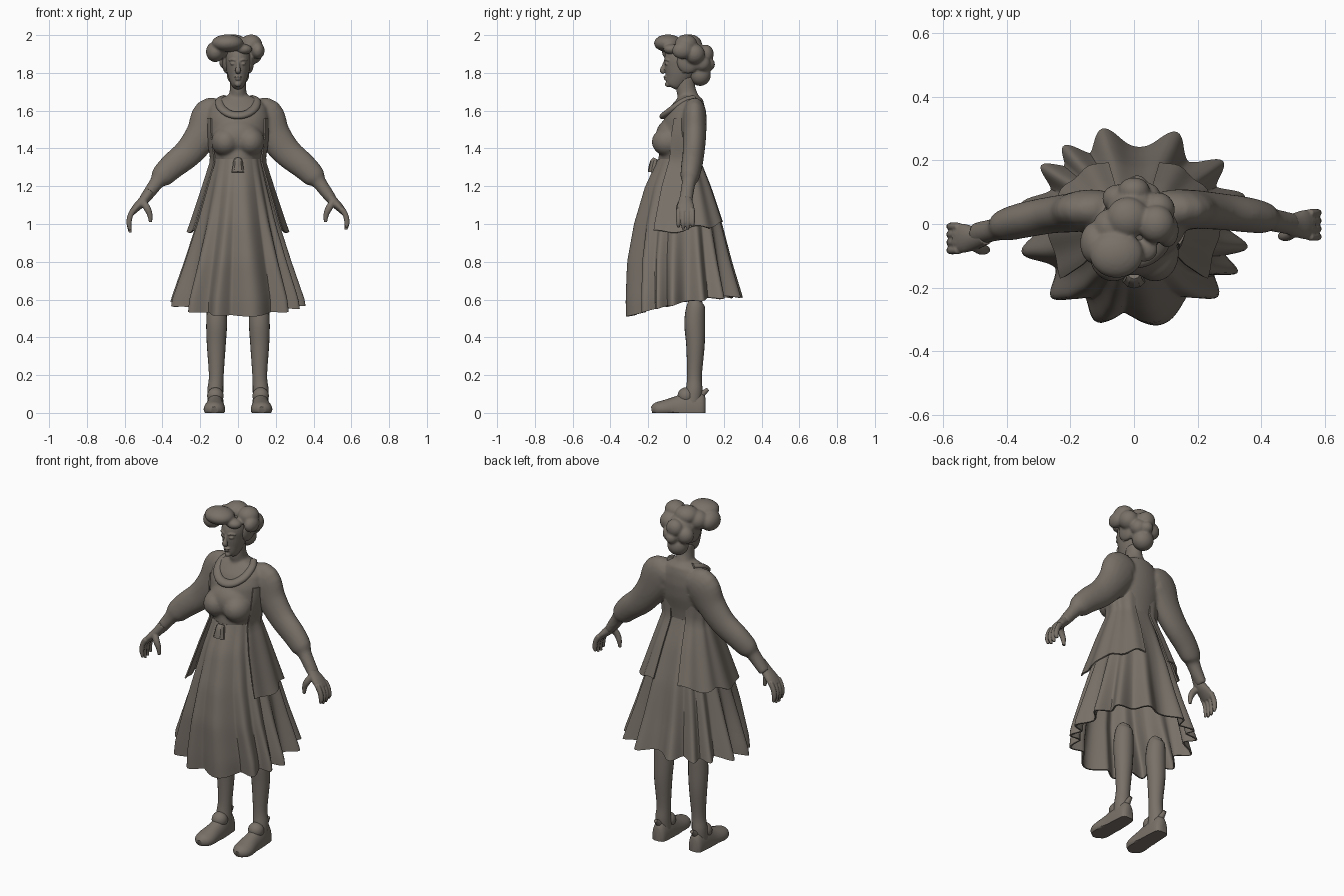
import bpy, bmesh, math
from mathutils import Vector

mat = bpy.data.materials.new("warm grey clay")
mat.diffuse_color = (0.19, 0.165, 0.14, 1)


def catmull(pts, n):
    out = []
    for i in range(len(pts) - 1):
        p0, p1, p2, p3 = pts[max(i - 1, 0)], pts[i], pts[i + 1], pts[min(i + 2, len(pts) - 1)]
        for k in range(n):
            t = k / n
            out.append([0.5 * (2 * b + (c - a) * t + (2 * a - 5 * b + 4 * c - d) * t * t
                               + (3 * b - a - 3 * c + d) * t ** 3) for a, b, c, d in zip(p0, p1, p2, p3)])
    return out + [list(pts[-1])]


def tube(bm, pts, ref=(0, 1, 0), sides=20, n=4):
    """Closed tube through (x, y, z, radius along ref, other radius)."""
    path = catmull(pts, n)
    ref, rings = Vector(ref), []
    for i, p in enumerate(path):
        a, b = path[max(i - 1, 0)], path[min(i + 1, len(path) - 1)]
        t = (Vector(b[:3]) - Vector(a[:3])).normalized()
        u = (ref - t * t.dot(ref)).normalized()
        v = t.cross(u)
        rings.append([bm.verts.new(Vector(p[:3]) + u * (p[3] * math.cos(q)) + v * (p[4] * math.sin(q)))
                      for q in (2 * math.pi * k / sides for k in range(sides))])
    for r, s in zip(rings, rings[1:]):
        for k in range(sides):
            j = (k + 1) % sides
            bm.faces.new((r[k], r[j], s[j], s[k]))
    bm.faces.new(rings[0])
    bm.faces.new(rings[-1])


def ball(bm, x, y, z, rx, ry, rz):
    new = bmesh.ops.create_icosphere(bm, subdivisions=3, radius=1)["verts"]
    for v in new:
        v.co = Vector((x + v.co.x * rx, y + v.co.y * ry, z + v.co.z * rz))


def finish(bm, name, voxel=0, smooth=0, thick=0, angle=40):
    bmesh.ops.recalc_face_normals(bm, faces=bm.faces)
    me = bpy.data.meshes.new(name)
    bm.to_mesh(me)
    bm.free()
    me.materials.append(mat)
    ob = bpy.data.objects.new(name, me)
    bpy.context.collection.objects.link(ob)
    bpy.ops.object.select_all(action='DESELECT')
    ob.select_set(True)
    bpy.context.view_layer.objects.active = ob
    if voxel:
        m = ob.modifiers.new("blend", 'REMESH')
        m.mode, m.voxel_size = 'VOXEL', voxel
        bpy.ops.object.modifier_apply(modifier=m.name)
    if smooth:
        m = ob.modifiers.new("soften", 'SMOOTH')
        m.factor, m.iterations = 0.5, smooth
        bpy.ops.object.modifier_apply(modifier=m.name)
    if thick:
        m = ob.modifiers.new("cloth", 'SOLIDIFY')
        m.thickness, m.offset = thick, -1
        bpy.ops.object.modifier_apply(modifier=m.name)
    bpy.ops.object.shade_smooth_by_angle(angle=math.radians(angle))
    return ob


# body and skirt sections: z, half width, front y, back y
SECT = [(1.68, .06, .03, .065), (1.66, .11, .05, .09), (1.62, .15, .085, .10), (1.56, .165, .115, .105),
        (1.48, .16, .135, .097), (1.40, .145, .14, .078), (1.34, .128, .147, .07), (1.2, .165, .215, .127),
        (1.0, .22, .275, .195), (.8, .285, .312, .248), (.6, .355, .32, .31), (.5, .37, .318, .335)]


def section(z):
    for a, b in zip(SECT, SECT[1:]):
        if z >= b[0]:
            t = min(max((a[0] - z) / (a[0] - b[0]), 0), 1)
            return [p + (q - p) * t for p, q in zip(a[1:], b[1:])]
    return SECT[-1][1:]


def point(z, th, scale=1, grow=0):
    rx, yf, yb = section(z)
    ry = yb if math.sin(th) > 0 else yf
    return Vector(((rx * scale + grow) * math.cos(th), (ry * scale + grow) * math.sin(th), z))


def grid(bm, rows, wrap):
    vs = [[bm.verts.new(p) for p in r] for r in rows]
    n = len(vs[0])
    for r, s in zip(vs, vs[1:]):
        for k in range(n if wrap else n - 1):
            j = (k + 1) % n
            bm.faces.new((r[k], r[j], s[j], s[k]))
    return vs


# blouse: torso, bust, neck and sleeves blended together
bm = bmesh.new()
rows = [[point(1.68 - .42 * i / 20, 2 * math.pi * k / 40, 1 if i < 17 else .93) for k in range(40)]
        for i in range(21)]
vs = grid(bm, rows, True)
bm.faces.new(vs[0])
bm.faces.new(vs[-1])
tube(bm, [(0, .025, 1.58, .06, .06), (0, .015, 1.66, .055, .052), (0, 0, 1.71, .052, .044),
          (0, -.005, 1.78, .05, .042)])
ball(bm, 0, -.08, 1.46, .125, .082, .10)
for s in (-1, 1):
    ball(bm, s * .066, -.092, 1.435, .076, .09, .078)
    dy = -.03 if s < 0 else 0
    tube(bm, [(s * .08, .045, 1.585, .057, .07), (s * .135, .045, 1.565, .064, .11),
              (s * .19, .045 + dy * .3, 1.47, .062, .09), (s * .262, .04 + dy * .4, 1.378, .058, .078),
              (s * .347, .03 + dy * .6, 1.307, .056, .07), (s * .405, .02 + dy * .8, 1.25, .05, .06),
              (s * .428, .015 + dy, 1.222, .038, .04), (s * .47, .005 + dy, 1.165, .036, .033),
              (s * .50, dy, 1.125, .036, .028)])
finish(bm, "blouse_and_arms", voxel=.008, smooth=10)

# hands with curled fingers and thumb
for s, label in ((-1, "left"), (1, "right")):
    bm = bmesh.new()
    dy = -.045 if s < 0 else -.002
    tube(bm, [(s * .465, dy + .007, 1.175, .028, .024), (s * .50, dy, 1.125, .036, .026),
              (s * .535, dy, 1.09, .046, .022), (s * .562, dy, 1.06, .044, .016)])
    for i in range(4):
        y = dy - .038 + .025 * i
        tip = .965 + .012 * abs(i - 1.4) - (.015 if s < 0 else 0)
        tube(bm, [(s * .55, y, 1.08, .012, .016), (s * .57, y, 1.045, .013, .015),
                  (s * .577, y, 1.005, .012, .014), (s * .571, y, tip, .007, .008)], sides=10)
    tube(bm, [(s * .505, dy - .02, 1.12, .018, .018), (s * .482, dy - .035, 1.085, .017, .019),
              (s * .467, dy - .036, 1.05, .014, .015), (s * .463, dy - .036, 1.01, .008, .009)], sides=10)
    finish(bm, label + "_hand", voxel=.004, smooth=3)

# pleated skirt: fold crests at uneven angles (degrees)
CRESTS = [(16, 8), (39, 8), (68, 9), (106, 9), (128, 7), (144, 7), (169, 9), (196, 9), (226, 8),
          (252, 9), (283, 16), (315, 8), (332, 6), (347, 7)]


def fold(deg):
    return max(math.exp(-(((deg - c + 180) % 360 - 180) / w) ** 2) for c, w in CRESTS)


bm = bmesh.new()
rows = []
for i in range(23):
    t = i / 22
    row = []
    for k in range(240):
        deg = k * 1.5
        th = math.radians(deg)
        f = fold(deg)
        hem = .582 + .052 * math.sin(th) - .012 * f + .01 * math.cos(2 * th)
        z = 1.345 + (hem - 1.345) * t
        row.append(point(z, th, 1.02 - (.02 + .20 * t) * (1 - f)))
    rows.append(row)
grid(bm, rows, True)
finish(bm, "pleated_skirt", thick=.008, angle=50)

# open jacket tails hanging at both sides, flush with the back above the waist
for s, label in ((-1, "left"), (1, "right")):
    bm = bmesh.new()
    rows = []
    for i in range(19):
        t = i / 18
        row = []
        for k in range(37):
            f = k / 36
            th = math.radians(-32 + 102 * f)
            z = 1.56 + (.955 + .055 * f + .012 * math.cos(f * 14) - 1.56) * t
            g = .006 - .03 * f * max(0, 1 - 2.5 * t) + .03 * t * (1 - .4 * f) + .007 * t * math.cos(f * 22)
            p = point(z, th, 1, g)
            row.append(Vector((p.x * s, p.y, p.z)))
        rows.append(row)
    grid(bm, rows, False)
    finish(bm, label + "_jacket_tail", thick=.008)

# rolled collar
bm = bmesh.new()
half = [(.07, .04, 1.665), (.095, -.01, 1.652), (.088, -.065, 1.615), (.05, -.104, 1.585)]
path = [(-x, y, z, .017, .024) for x, y, z in half] + [(0, -.116, 1.575, .018, .026)]
path += [(x, y, z, .017, .024) for x, y, z in reversed(half)]
tube(bm, path, ref=(0, -.5, .87), sides=14)
finish(bm, "rolled_collar")

# waist clasp
bm = bmesh.new()
tube(bm, [(0, -.158, 1.345, .016, .018), (0, -.164, 1.33, .025, .026), (0, -.17, 1.30, .028, .03),
          (0, -.175, 1.272, .028, .036)], sides=10, n=2)
finish(bm, "waist_clasp", angle=30)

# head with nose, eyes, brows, lips and ears
bm = bmesh.new()
tube(bm, [(0, -.075, 1.722, .018, .014), (0, -.068, 1.735, .042, .032), (0, -.045, 1.78, .070, .051),
          (0, -.03, 1.83, .086, .062), (0, -.025, 1.88, .088, .066), (0, -.02, 1.93, .07, .054),
          (0, -.02, 1.95, .02, .02)], sides=28)
tube(bm, [(0, -.108, 1.865, .008, .008), (0, -.118, 1.835, .011, .01), (0, -.125, 1.812, .014, .016),
          (0, -.114, 1.80, .009, .011)], sides=10)
ball(bm, 0, -.108, 1.779, .02, .012, .007)
ball(bm, 0, -.105, 1.767, .016, .012, .007)
ball(bm, 0, -.094, 1.74, .018, .018, .015)
for s in (-1, 1):
    ball(bm, s * .027, -.1, 1.848, .014, .014, .008)
    tube(bm, [(s * .012, -.113, 1.865, .005, .005), (s * .03, -.107, 1.871, .006, .006),
              (s * .048, -.09, 1.865, .005, .005)], sides=8)
    ball(bm, s * .06, -.01, 1.825, .01, .018, .026)
finish(bm, "head", voxel=.0035, smooth=4)

# piled up curls of hair
bm = bmesh.new()
for c in [(-.055, -.095, 1.957, .085, .075, .047), (-.12, -.06, 1.912, .05, .068, .055),
          (-.07, -.01, 1.925, .06, .06, .055), (-.02, .02, 1.952, .068, .065, .052),
          (.07, .0, 1.952, .058, .06, .052), (.105, -.02, 1.918, .036, .054, .045),
          (.075, .045, 1.90, .054, .055, .055), (0, .05, 1.875, .082, .07, .085),
          (0, .105, 1.90, .05, .042, .05), (-.05, .08, 1.86, .05, .045, .05),
          (.04, .085, 1.85, .045, .045, .045), (.01, .12, 1.845, .034, .034, .034),
          (0, .075, 1.79, .06, .057, .06), (.058, .01, 1.86, .027, .06, .065),
          (-.058, .01, 1.86, .028, .06, .065), (.03, -.08, 1.925, .045, .04, .028)]:
    ball(bm, *c)
finish(bm, "curled_hair", voxel=.006, smooth=7)

# legs and shoes
for s, label in ((-1, "left"), (1, "right")):
    bm = bmesh.new()
    tube(bm, [(s * .113, .07, .605, .02, .02), (s * .113, .054, .575, .046, .046), (s * .113, .046, .48, .055, .055),
              (s * .115, .05, .36, .049, .05), (s * .115, .045, .20, .039, .039),
              (s * .12, .043, .12, .044, .042), (s * .12, .035, .05, .045, .042)])
    finish(bm, label + "_leg")
    bm = bmesh.new()
    tube(bm, [(s * .12, .103, .02, .022, .06), (s * .12, .085, .02, .04, .088), (s * .12, .02, .02, .046, .1),
              (s * .121, -.05, .02, .05, .07), (s * .125, -.12, .02, .057, .047),
              (s * .126, -.16, .018, .046, .036), (s * .126, -.182, .015, .02, .018)], ref=(1, 0, 0), sides=24)
    tube(bm, [(s * .12, .075, .09, .02, .02), (s * .12, .10, .112, .014, .014), (s * .12, .117, .125, .01, .01)],
         ref=(1, 0, 0), sides=10)
    ball(bm, s * .12, .0, .09, .044, .045, .045)
    for v in bm.verts:
        v.co.z = max(v.co.z, 0)
    finish(bm, label + "_shoe")
